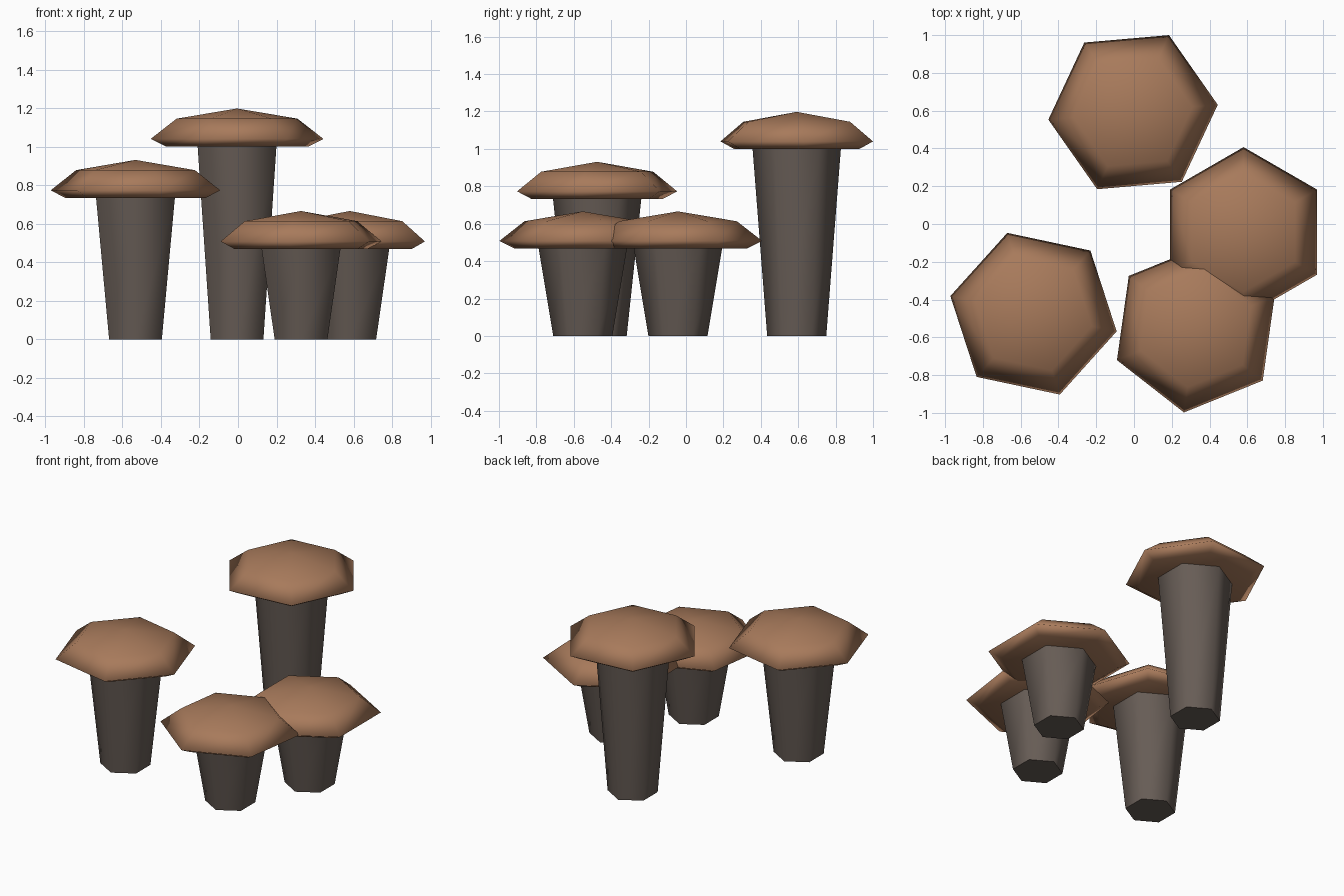
import bpy, bmesh, math

if "Cube" in bpy.data.objects:
    bpy.data.objects.remove(bpy.data.objects["Cube"])

SIDES = 6


def material(name, rgb):
    m = bpy.data.materials.new(name)
    m.diffuse_color = (*rgb, 1)
    m.use_nodes = True
    m.node_tree.nodes["Principled BSDF"].inputs["Base Color"].default_value = m.diffuse_color
    return m


CAP = material("cap brown", (0.39, 0.195, 0.105))
STEM = material("stem grey brown", (0.135, 0.108, 0.092))


def lathe(name, profile, turn, location, mat):
    """Six-sided solid from (radius, z) rings; a zero radius makes a point."""
    bm = bmesh.new()
    rings = []
    for r, z in profile:
        if r == 0:
            rings.append([bm.verts.new((0, 0, z))] * SIDES)
        else:
            angles = [math.radians(turn) + math.tau * i / SIDES for i in range(SIDES)]
            rings.append([bm.verts.new((r * math.cos(a), r * math.sin(a), z)) for a in angles])
    for low, high in zip(rings, rings[1:]):
        for i in range(SIDES):
            j = (i + 1) % SIDES
            corners = dict.fromkeys((low[i], low[j], high[j], high[i]))
            bm.faces.new(list(corners))
    # close open ends
    for ring, flip in ((rings[0], True), (rings[-1], False)):
        if ring[0] is not ring[1]:
            bm.faces.new(ring[::-1] if flip else ring)
    bmesh.ops.recalc_face_normals(bm, faces=bm.faces)
    mesh = bpy.data.meshes.new(name)
    bm.to_mesh(mesh)
    bm.free()
    mesh.materials.append(mat)
    obj = bpy.data.objects.new(name, mesh)
    obj.location = location
    bpy.context.collection.objects.link(obj)
    return obj


def smooth(obj, degrees):
    bpy.ops.object.select_all(action='DESELECT')
    obj.select_set(True)
    bpy.context.view_layer.objects.active = obj
    bpy.ops.object.shade_smooth_by_angle(angle=math.radians(degrees))


def mushroom(label, x, y, height, cap_turn):
    # tapered stem, wider at the top
    stem = lathe(label + "_stem", [(0.158, 0), (0.236, height)], 30, (x, y, 0), STEM)
    smooth(stem, 65)
    # cap: flat underside, flared rim, shallow pointed top
    cap = lathe(label + "_cap",
                [(0.37, 0), (0.45, 0.04), (0.315, 0.145), (0, 0.198)],
                cap_turn, (x, y, height), CAP)
    smooth(cap, 120)


mushroom("tall", -0.005, 0.592, 1.0, 5)
mushroom("medium", -0.532, -0.475, 0.733, 48)
mushroom("short_front", 0.327, -0.552, 0.468, 22)
mushroom("short_right", 0.58, -0.043, 0.468, 30)
